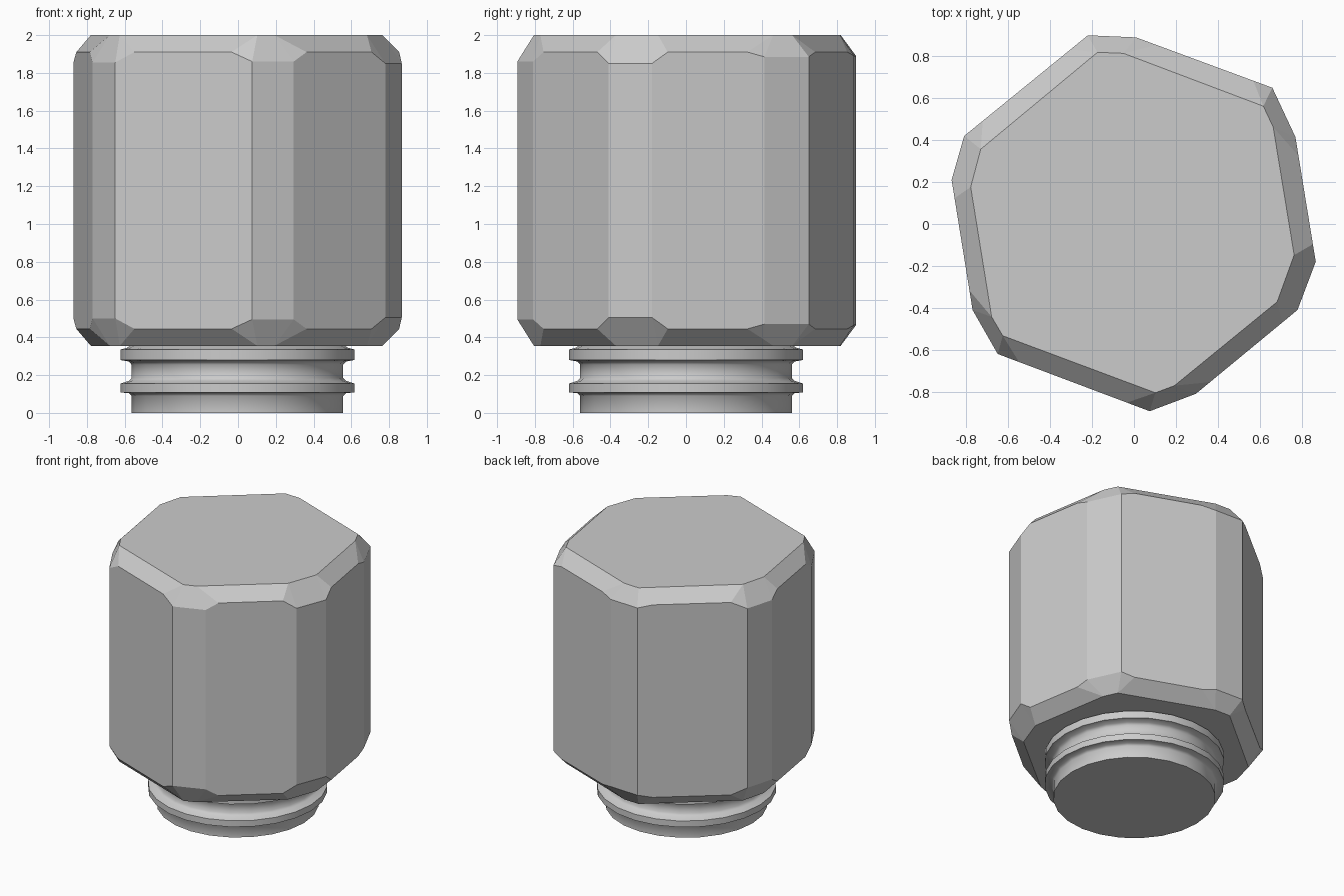
import bpy, bmesh, math
from mathutils import Vector

if "Cube" in bpy.data.objects:
    bpy.data.objects.remove(bpy.data.objects["Cube"])


def make_object(name, bm):
    bmesh.ops.recalc_face_normals(bm, faces=bm.faces)
    mesh = bpy.data.meshes.new(name)
    bm.to_mesh(mesh)
    bm.free()
    ob = bpy.data.objects.new(name, mesh)
    bpy.context.collection.objects.link(ob)
    return ob


# Slightly uneven hexagon with cut corners: (even, odd) pairs are the corners
OUTER = [(-.22, .90), (.01, .89), (.66, .65), (.77, .415), (.867, -.18), (.78, -.41),
         (.295, -.81), (.075, -.893), (-.65, -.62), (-.77, -.41), (-.87, .21), (-.81, .42)]
CAP = [(-.174, .819), (-.05, .814), (.617, .562), (.664, .462), (.764, -.148), (.683, -.371),
       (.193, -.771), (.102, -.805), (-.626, -.533), (-.679, -.443), (-.779, .176), (-.731, .357)]
DROP = [.11, .115, .15, .14, .145, .14]   # bevel depth at each corner
FACE_DROP = .09                           # bevel depth along the wide sides
TOP, BOTTOM = 2.0, .355


def stopper_end(bm, z, sign):
    """One bevelled end of the block; returns the ring where the walls start."""
    cap = [bm.verts.new((x, y, z)) for x, y in CAP]
    bm.faces.new(cap)
    corner = [bm.verts.new((x, y, z - sign * DROP[i // 2])) for i, (x, y) in enumerate(OUTER)]
    ring = []
    for i in range(0, 12, 2):
        a, b, c = i, i + 1, (i + 2) % 12
        bm.faces.new((corner[a], corner[b], cap[b], cap[a]))
        start, end = Vector(OUTER[b]), Vector(OUTER[c])
        p, q = [bm.verts.new((*start.lerp(end, t), z - sign * FACE_DROP)) for t in (.15, .86)]
        bm.faces.new((corner[b], p, cap[b]))
        bm.faces.new((p, q, cap[c], cap[b]))
        bm.faces.new((q, corner[c], cap[c]))
        ring.append((corner[a], corner[b], p, q, corner[c]))
    return ring


# Block body
bm = bmesh.new()
upper, lower = stopper_end(bm, TOP, 1), stopper_end(bm, BOTTOM, -1)
for u, l in zip(upper, lower):
    bm.faces.new((u[0], u[1], l[1], l[0]))
    bm.faces.new((u[1], u[2], u[3], u[4], l[4], l[3], l[2], l[1]))
make_object("block_body", bm)

# Ribbed neck, turned from a profile
PROFILE = [(.56, 0), (.56, .09), (.575, .105), (.62, .108), (.62, .155), (.575, .17), (.56, .185),
           (.56, .255), (.575, .272), (.62, .28), (.62, .335), (.585, .345), (.56, .36)]
SIDES = 24
bm = bmesh.new()
rings = [[bm.verts.new((r * math.cos(2 * math.pi * k / SIDES) - .003,
                        r * math.sin(2 * math.pi * k / SIDES), z)) for k in range(SIDES)]
         for r, z in PROFILE]
for r0, r1 in zip(rings, rings[1:]):
    for k in range(SIDES):
        n = (k + 1) % SIDES
        bm.faces.new((r0[k], r0[n], r1[n], r1[k]))
bm.faces.new(rings[0])
bm.faces.new(rings[-1])
neck = make_object("ribbed_neck", bm)
bpy.context.view_layer.objects.active = neck
neck.select_set(True)
bpy.ops.object.shade_smooth_by_angle(angle=math.radians(50))
